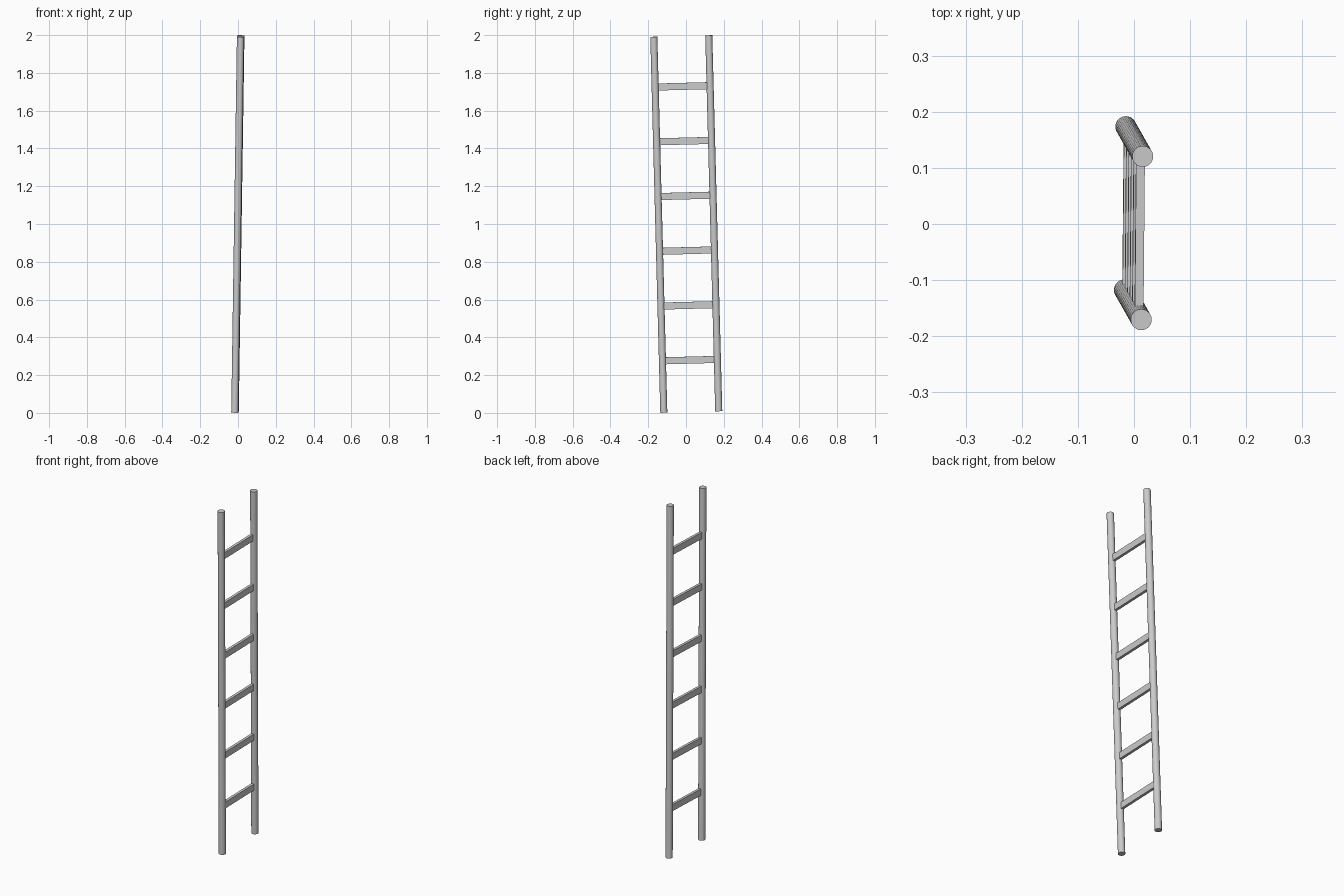
import bpy
from mathutils import Matrix, Vector

if "Cube" in bpy.data.objects:
    bpy.data.objects.remove(bpy.data.objects["Cube"])

# Ladder frame: slightly leaning, so all parts share one tilted basis
up = Vector((0.030, -0.053, 1.99)).normalized()
across = Vector((0.0025, 0.29, 0.0)).normalized()
depth = across.cross(up).normalized()
across = up.cross(depth).normalized()
frame = Matrix((depth, across, up)).transposed().to_4x4()
frame.translation = Vector((-0.0008, 0.0015, 1.0))

HALF_GAP = 0.1455
RAIL_LENGTH = 1.991
RAIL_RADIUS = 0.0187


def place(obj, name, y, z):
    obj.name = name
    obj.matrix_world = frame @ Matrix.Translation((0, y, z))


# Round side rails
for side, name in ((-1, "front_rail"), (1, "back_rail")):
    bpy.ops.mesh.primitive_cylinder_add(vertices=32, radius=RAIL_RADIUS, depth=RAIL_LENGTH)
    rail = bpy.context.object
    bpy.ops.object.shade_smooth_by_angle()
    place(rail, name, side * HALF_GAP, 0)

# Flat rungs, let into the rails
for i in range(6):
    bpy.ops.mesh.primitive_cube_add(size=1)
    rung = bpy.context.object
    rung.data.transform(Matrix.Diagonal((0.0155, 2 * HALF_GAP - 0.01, 0.037, 1)))
    place(rung, f"rung_{i + 1}", 0, -0.721 + 0.29 * i)
